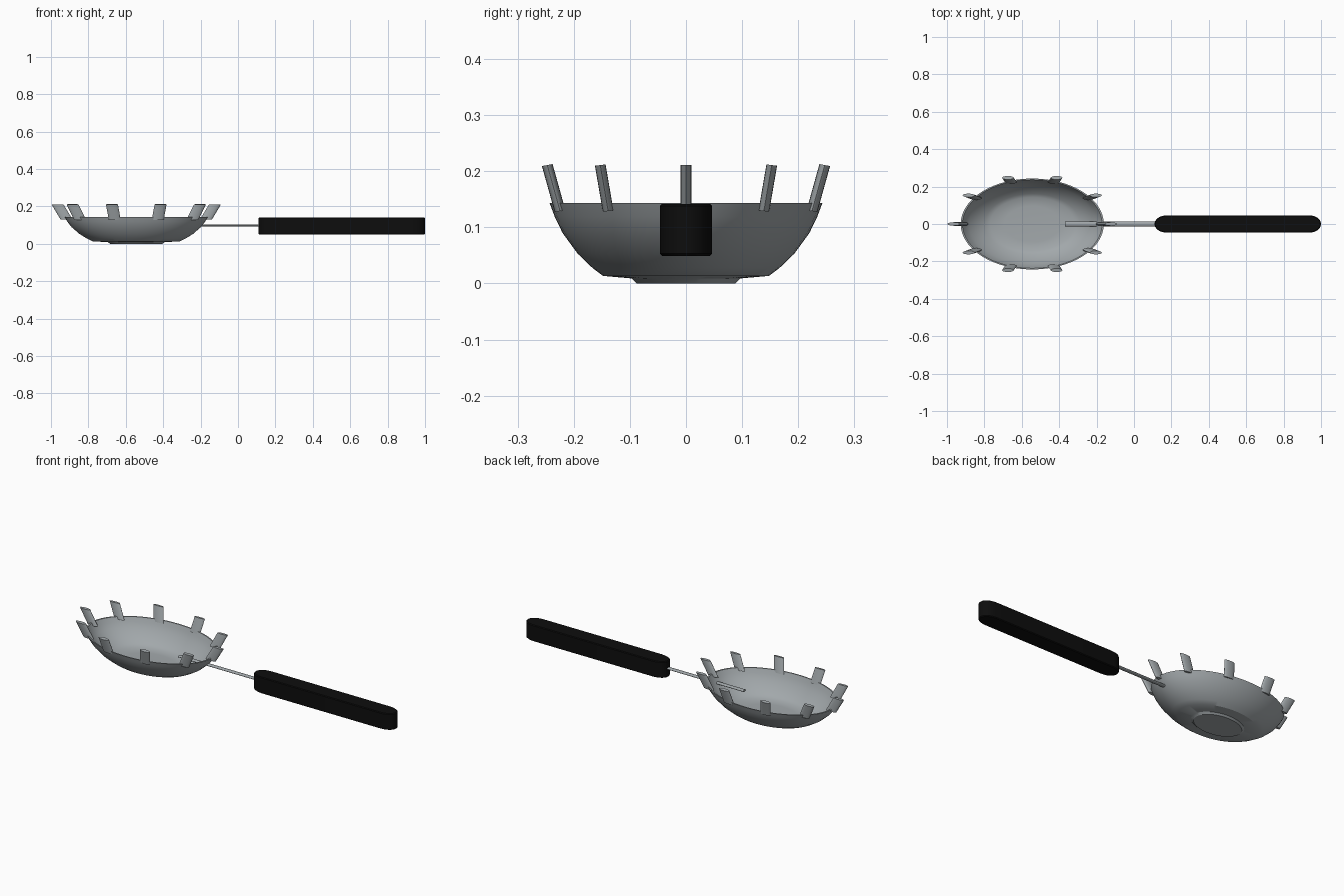
import bpy, bmesh, math

if "Cube" in bpy.data.objects:
    bpy.data.objects.remove(bpy.data.objects["Cube"], do_unlink=True)

BOWL_X = -0.544      # centre of the bowl
STRETCH = 1.575      # bowl is longer along x than y


def material(name, rgb, rough):
    m = bpy.data.materials.new(name)
    m.use_nodes = True
    m.diffuse_color = (*rgb, 1)
    node = m.node_tree.nodes["Principled BSDF"]
    node.inputs["Base Color"].default_value = (*rgb, 1)
    node.inputs["Roughness"].default_value = rough
    return m


steel = material("brushed grey steel", (0.36, 0.39, 0.405), 0.5)
black = material("black grip", (0.004, 0.004, 0.004), 0.6)


def loft(name, rings, mat, angle=30):
    """Skin a stack of equal-length point rings and cap both ends."""
    bm = bmesh.new()
    rows = [[bm.verts.new(p) for p in ring] for ring in rings]
    n = len(rows[0])
    for a, b in zip(rows, rows[1:]):
        for i in range(n):
            j = (i + 1) % n
            bm.faces.new((a[i], a[j], b[j], b[i]))
    bm.faces.new(rows[0][::-1])
    bm.faces.new(rows[-1])
    bmesh.ops.recalc_face_normals(bm, faces=bm.faces)
    mesh = bpy.data.meshes.new(name)
    bm.to_mesh(mesh)
    bm.free()
    mesh.materials.append(mat)
    ob = bpy.data.objects.new(name, mesh)
    bpy.context.collection.objects.link(ob)
    bpy.ops.object.select_all(action='DESELECT')
    ob.select_set(True)
    bpy.context.view_layer.objects.active = ob
    bpy.ops.object.shade_smooth_by_angle(angle=math.radians(angle))
    return ob


def oval(cx, cy, rx, ry, n):
    return [(cx + rx * math.cos(math.tau * i / n),
             cy + ry * math.sin(math.tau * i / n)) for i in range(n)]


# Bowl: foot, outer wall, rim, inner wall and floor in one profile
profile = [(0.088, 0), (0.097, 0.009), (0.148, 0.0135), (0.167, 0.028),
           (0.193, 0.053), (0.22, 0.09), (0.234, 0.119), (0.243, 0.143),
           (0.237, 0.143), (0.228, 0.119), (0.214, 0.091), (0.187, 0.056),
           (0.162, 0.032), (0.143, 0.02), (0.095, 0.016)]
loft("bowl", [[(x, y, z) for x, y in oval(BOWL_X, 0, r * STRETCH, r, 64)]
              for r, z in profile], steel)

# Prongs: ten flattened pegs leaning outward around the rim
for k in range(10):
    a = math.tau * k / 10
    c, s = math.cos(a), math.sin(a)
    rings = []
    for rx, ry, z in ((0.372, 0.236, 0.129), (0.421, 0.26, 0.211)):
        cy = ry * s
        rings.append([(x, y, z - 0.2 * s * (y - cy))
                      for x, y in oval(BOWL_X + rx * c, cy, 0.032, 0.0095, 16)])
    loft(f"prong_{k + 1}", rings, steel, 40)

# Rod: flattened bar running from inside the bowl into the handle
loft("rod", [[(x, y, z) for y, z in oval(0, 0.098, 0.0125, 0.0055, 16)]
             for x in (-0.37, 0.16)], steel, 40)

# Handle: upright-sided grip with long rounded ends and softened edges
outline = []
for i in range(32):
    t = math.tau * (i + 0.5) / 32
    side = 1 if math.cos(t) > 0 else -1
    outline.append((side * (0.365 + 0.08 * abs(math.cos(t)) ** 0.8),
                    0.047 * math.sin(t)))
rings = []
for z, inset in ((0.049, 0.004), (0.053, 0), (0.138, 0), (0.142, 0.004)):
    rings.append([(0.555 + x * (1 - inset / 0.445), y * (1 - inset / 0.047), z)
                  for x, y in outline])
loft("handle", rings, black)
